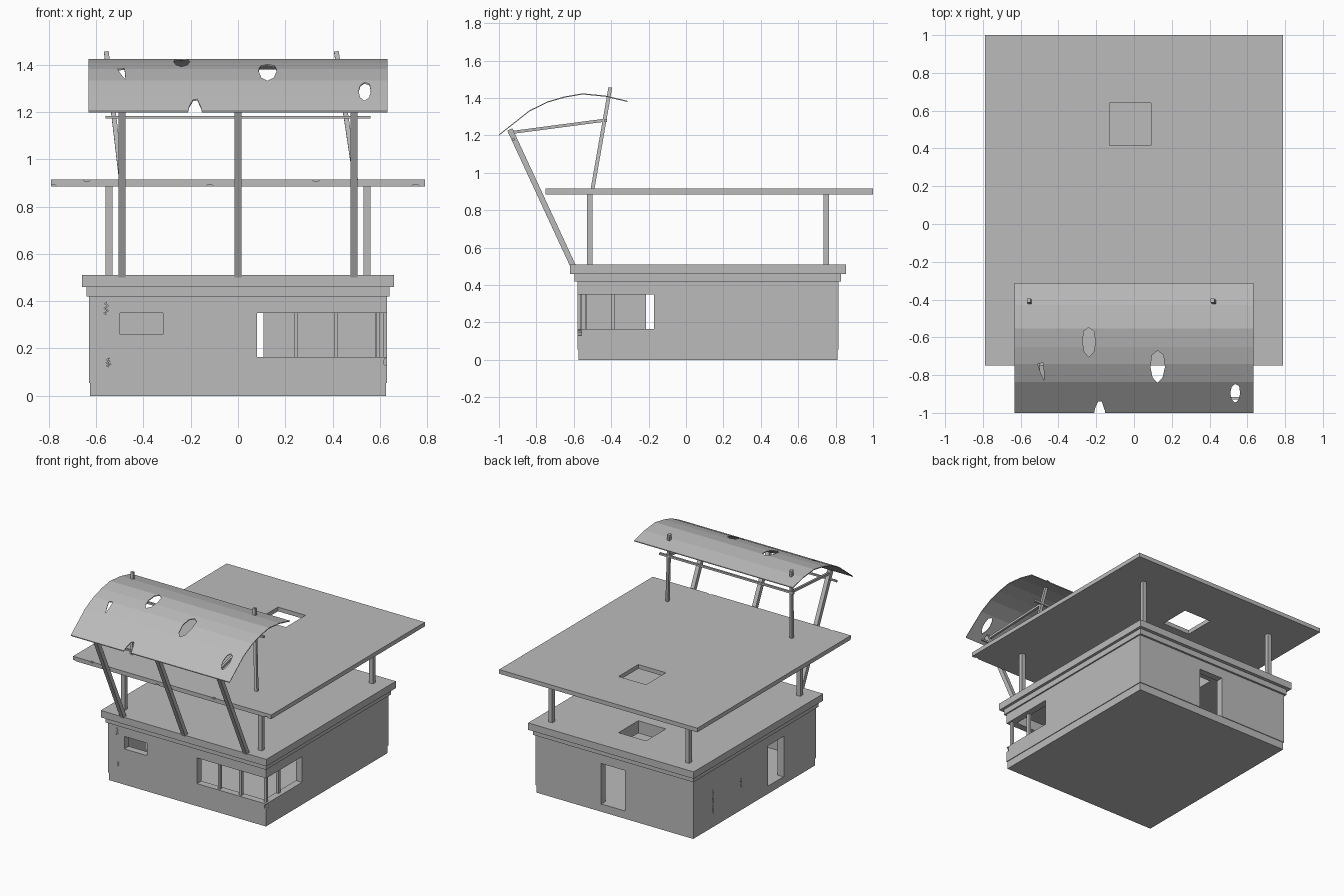
import bpy, bmesh, math, random
from mathutils import Matrix, Vector

random.seed(4)
if "Cube" in bpy.data.objects:
    bpy.data.objects.remove(bpy.data.objects["Cube"], do_unlink=True)

concrete = bpy.data.materials.new("pale_concrete")
concrete.use_nodes = True
GREY = (0.5, 0.5, 0.5, 1)
concrete.diffuse_color = GREY
concrete.node_tree.nodes["Principled BSDF"].inputs["Base Color"].default_value = GREY


def finish(bm, name):
    bmesh.ops.recalc_face_normals(bm, faces=bm.faces)
    mesh = bpy.data.meshes.new(name)
    bm.to_mesh(mesh)
    bm.free()
    mesh.materials.append(concrete)
    obj = bpy.data.objects.new(name, mesh)
    bpy.context.collection.objects.link(obj)
    return obj


def box(name, x, y, z):
    """Box from (low, high) pairs."""
    size = [b - a for a, b in (x, y, z)]
    mid = [(a + b) / 2 for a, b in (x, y, z)]
    bm = bmesh.new()
    bmesh.ops.create_cube(bm, size=1, matrix=Matrix.Translation(mid) @ Matrix.Diagonal((*size, 1)))
    return finish(bm, name)


def beam(name, a, b, width):
    """Square bar between two points."""
    a, b = Vector(a), Vector(b)
    along = (b - a).normalized()
    ref = Vector((0, 1, 0)) if abs(along.x) > 0.9 else Vector((1, 0, 0))
    side = (ref - along * ref.dot(along)).normalized()
    rot = Matrix((side, along.cross(side), along)).transposed().to_4x4()
    bm = bmesh.new()
    bmesh.ops.create_cube(bm, size=1, matrix=Matrix.Translation((a + b) / 2) @ rot
                          @ Matrix.Diagonal((width, width, (b - a).length, 1)))
    return finish(bm, name)


def prism(name, points, axis, low, high):
    """Extrude a 2D outline along x, y or z."""
    def place(p, d):
        return {"x": (d, p[0], p[1]), "y": (p[0], d, p[1]), "z": (p[0], p[1], d)}[axis]
    bm = bmesh.new()
    face = bm.faces.new([bm.verts.new(place(p, low)) for p in points])
    new = bmesh.ops.extrude_face_region(bm, geom=[face])["geom"]
    shift = Vector(place((0, 0), high - low))
    bmesh.ops.translate(bm, vec=shift, verts=[v for v in new if isinstance(v, bmesh.types.BMVert)])
    return finish(bm, name)


def cut(obj, cutters):
    """Subtract each cutter and discard it."""
    for cutter in cutters:
        mod = obj.modifiers.new("cut", "BOOLEAN")
        mod.operation, mod.solver, mod.object = "DIFFERENCE", "EXACT", cutter
        graph = bpy.context.evaluated_depsgraph_get()
        mesh = bpy.data.meshes.new_from_object(obj.evaluated_get(graph))
        obj.modifiers.clear()
        obj.data = mesh
        bpy.data.objects.remove(cutter, do_unlink=True)


def ragged(cx, cy, w, h, n=8):
    """Irregular rounded outline."""
    pts = []
    for i in range(n):
        t = math.tau * i / n
        r = random.uniform(0.9, 1.08) / 2
        pts.append((cx + w * r * math.cos(t), cy + h * r * math.sin(t)))
    return pts


def crack(axis, u, z_low, z_high, low, high):
    """Thin zigzag groove cutter."""
    n = 6
    line = [(u + 0.009 * (-1) ** i * random.uniform(0.4, 1), z_low + (z_high - z_low) * i / n)
            for i in range(n + 1)]
    back = [(p + 0.005, z) for p, z in reversed(line[1:-1])]
    return prism("crack_cutter", line + back, axis, low, high)


# House shell: hollow walls on a plinth
box("plinth", (-0.625, 0.625), (-0.575, 0.81), (0, 0.056))
walls = box("walls", (-0.63, 0.63), (-0.58, 0.815), (0.055, 0.421))
WINDOW = (0.165, 0.35)
DOOR = (0.04, 0.35)
cut(walls, [
    box("room", (-0.58, 0.58), (-0.53, 0.765), (0.03, 0.5)),
    box("front_opening", (0.08, 0.7), (-0.7, -0.52), WINDOW),
    box("side_opening", (0.57, 0.71), (-0.69, -0.17), WINDOW),
    box("small_window", (-0.5, -0.318), (-0.7, -0.5), (0.26, 0.35)),
    box("back_door", (-0.085, 0.107), (0.7, 0.9), DOOR),
    box("side_door", (-0.7, -0.5), (-0.215, -0.035), DOOR),
    crack("x", 0.59, 0.08, 0.28, -0.65, -0.622),
    crack("x", 0.27, 0.16, 0.24, -0.65, -0.622),
    crack("y", -0.56, 0.34, 0.4, -0.6, -0.572),
    crack("y", -0.55, 0.12, 0.16, -0.6, -0.572),
    prism("chip", ragged(0.627, 0.145, 0.022, 0.035), "y", -0.6, -0.56),
])

# Window mullions and corner post
for i, (x, y) in enumerate([(0.245, -0.555), (0.414, -0.555), (0.608, -0.548), (0.594, -0.39)]):
    box(f"mullion_{i + 1}", (x - 0.009, x + 0.009), (y - 0.011, y + 0.011), WINDOW)

# Cornice and upper roof slab, with aligned hatches
HATCH = (-0.13, 0.09), (0.415, 0.64)
slabs = [("cornice_lower", 0.64, (-0.595, 0.83), (0.42, 0.461)),
         ("cornice_upper", 0.66, (-0.62, 0.855), (0.46, 0.51)),
         ("roof_slab", 0.79, (-0.75, 1.0), (0.885, 0.915))]
for name, half, y, z in slabs:
    slab = box(name, (-half, half), y, z)
    cut(slab, [box("hatch", *HATCH, (z[0] - 0.1, z[1] + 0.1))])
# Broken spots on the roof slab edge
cut(slab, [prism("chip", ragged(x, z, 0.03, 0.01), "y", -0.8, -0.742)
           for x, z in [(-0.785, 0.888), (-0.64, 0.912), (-0.12, 0.888), (0.33, 0.912), (0.75, 0.888)]])

# Posts holding the roof slab
for side, x in (("right", -0.546), ("left", 0.546)):
    for end, y in (("front", -0.515), ("back", 0.75)):
        beam(f"slab_post_{end}_{side}", (x, y, 0.505), (x, y, 0.89), 0.03)

# Raking columns at the front
for i, x in enumerate((-0.491, 0, 0.491)):
    beam(f"raking_column_{i + 1}", (x, -0.603, 0.5), (x, -0.942, 1.232), 0.03)

# Leaning canopy posts and their ties
for side, foot, head in (("right", -0.493, -0.557), ("left", 0.497, 0.416)):
    a, b = Vector((foot, -0.5, 0.912)), Vector((head, -0.405, 1.455))
    beam(f"canopy_post_{side}", a, b, 0.02)
    joint = a.lerp(b, 0.68)
    beam(f"canopy_tie_{side}", (math.copysign(0.49, foot), -0.94, 1.215), joint, 0.016)
beam("canopy_rail_front", (-0.56, -0.922, 1.178), (0.56, -0.922, 1.178), 0.012)
beam("canopy_rail_back", (-0.56, -0.43, 1.28), (0.51, -0.43, 1.28), 0.014)

# Curved sheet canopy with torn holes
arc = [(-1.0, 1.205), (-0.917, 1.271), (-0.837, 1.334), (-0.74, 1.382), (-0.65, 1.408),
       (-0.553, 1.425), (-0.43, 1.413), (-0.313, 1.385)]
under = [(y, z - 0.006) for y, z in reversed(arc)]
canopy = prism("canopy_sheet", arc + under, "x", -0.633, 0.633)
holes = [ragged(-0.24, -0.625, 0.07, 0.15), ragged(0.125, -0.757, 0.08, 0.17),
         ragged(0.535, -0.895, 0.056, 0.1),
         [(-0.51, -0.74), (-0.48, -0.735), (-0.475, -0.83), (-0.493, -0.79)],
         [(-0.215, -1.02), (-0.15, -1.02), (-0.155, -0.985), (-0.172, -0.938), (-0.19, -0.94), (-0.206, -0.975)]]
cut(canopy, [prism("tear", outline, "z", 1.0, 1.6) for outline in holes])
